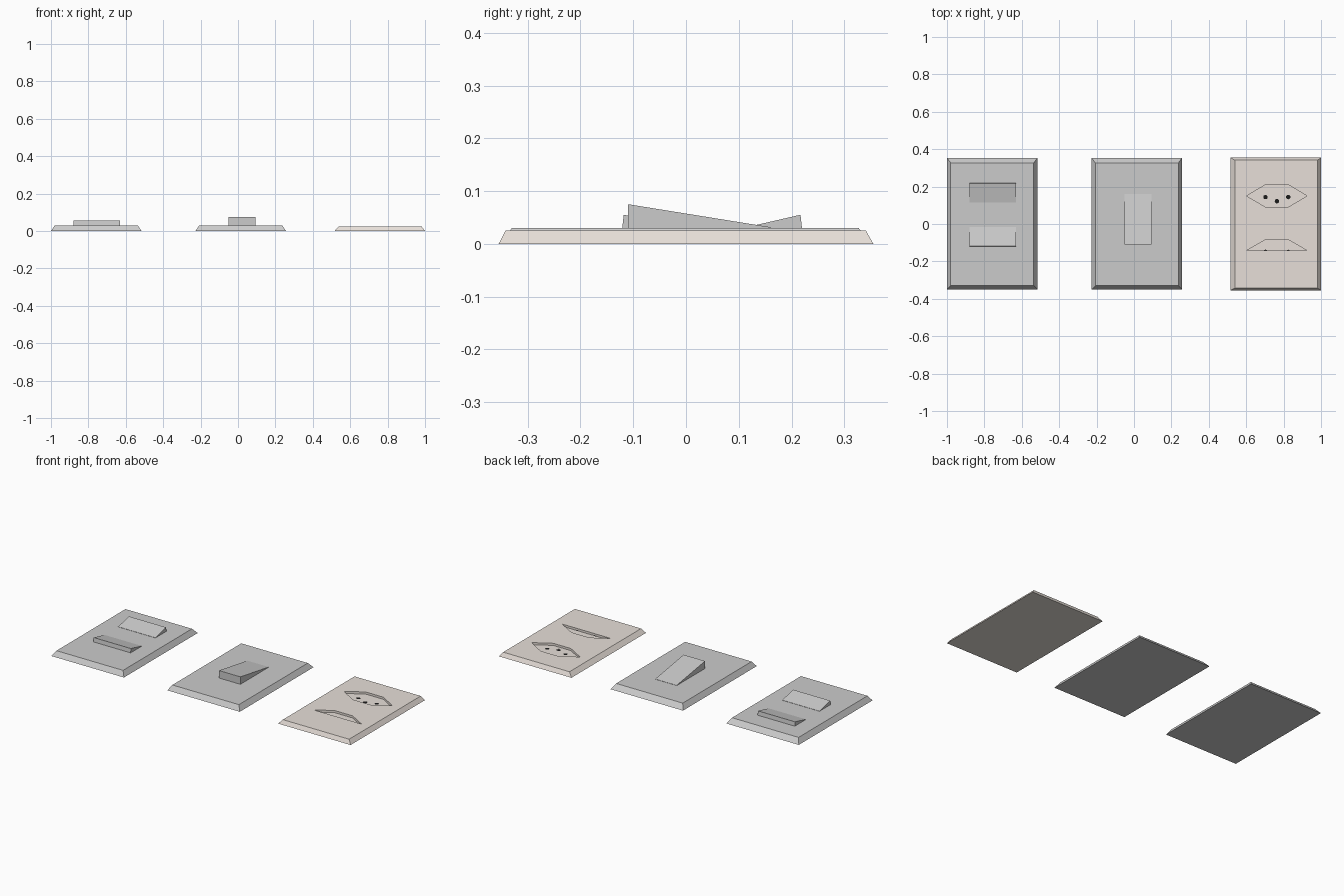
import bpy, bmesh, math

if "Cube" in bpy.data.objects:
    bpy.data.objects.remove(bpy.data.objects["Cube"])

def make(name, verts, faces, mat=None):
    me = bpy.data.meshes.new(name)
    me.from_pydata(verts, [], faces)
    bm = bmesh.new()
    bm.from_mesh(me)
    bmesh.ops.recalc_face_normals(bm, faces=bm.faces)
    bm.to_mesh(me)
    bm.free()
    ob = bpy.data.objects.new(name, me)
    bpy.context.collection.objects.link(ob)
    if mat:
        me.materials.append(mat)
    return ob

def loft(name, lower, upper, mat=None):
    """Closed solid between two matching loops."""
    n = len(lower)
    faces = [list(range(n))[::-1], list(range(n, 2 * n))]
    faces += [(i, (i + 1) % n, n + (i + 1) % n, n + i) for i in range(n)]
    return make(name, lower + upper, faces, mat)

def prism(name, pts, z0, z1, mat=None):
    return loft(name, [(x, y, z0) for x, y in pts], [(x, y, z1) for x, y in pts], mat)

def rect(cx, hx, y0, y1, z):
    return [(cx - hx, y0, z), (cx + hx, y0, z), (cx + hx, y1, z), (cx - hx, y1, z)]

def rocker(name, x0, x1, profile):
    """Wedge from a (y, z) side profile."""
    return loft(name, [(x0, y, z) for y, z in profile], [(x1, y, z) for y, z in profile])

def material(name, color):
    m = bpy.data.materials.new(name)
    m.diffuse_color = color
    m.use_nodes = True
    m.node_tree.nodes["Principled BSDF"].inputs["Base Color"].default_value = m.diffuse_color
    return m

def cut(target, cutter):
    cutter.hide_render = True
    mod = target.modifiers.new("cut", 'BOOLEAN')
    mod.operation = 'DIFFERENCE'
    mod.solver = 'EXACT'
    mod.object = cutter
    bpy.context.view_layer.objects.active = target
    bpy.ops.object.modifier_apply(modifier=mod.name)
    bpy.data.objects.remove(cutter)

def circle(cx, cy, r, n=16, a0=0.0, a1=2 * math.pi):
    return [(cx + r * math.cos(a0 + (a1 - a0) * i / n), cy + r * math.sin(a0 + (a1 - a0) * i / n))
            for i in range(n)]

beige = material("beige", (0.80, 0.74, 0.69, 1))
black = material("black", (0.01, 0.01, 0.01, 1))

# Two grey switch plates with sloped rims
for name, cx in (("double_switch_plate", -0.758), ("single_switch_plate", 0.015)):
    loft(name, rect(cx, 0.242, -0.350, 0.353, 0), rect(cx, 0.222, -0.330, 0.327, 0.03))

# Rockers of the double switch, facing away from each other
rocker("upper_rocker", -0.88, -0.632, [(0.115, 0.02), (0.221, 0.02), (0.217, 0.055), (0.115, 0.0315)])
rocker("lower_rocker", -0.88, -0.632, [(-0.015, 0.02), (-0.122, 0.02), (-0.118, 0.055), (-0.015, 0.0315)])

# Single long rocker
rocker("long_rocker", -0.05, 0.093, [(0.160, 0.02), (-0.110, 0.02), (-0.110, 0.075), (0.160, 0.0315)])

# Beige socket plate
plate = loft("socket_plate", rect(0.758, 0.242, -0.355, 0.355, 0),
             rect(0.760, 0.221, -0.342, 0.341, 0.025), beige)

# Socket recesses: a full hexagon and a half hexagon
FLOOR = 0.012
hexagon = [(0.602, 0.150), (0.705, 0.090), (0.823, 0.090), (0.925, 0.150), (0.823, 0.211), (0.705, 0.211)]
half = [(0.602, -0.142), (0.925, -0.142), (0.823, -0.083), (0.705, -0.083)]
for pts in (hexagon, half):
    cut(plate, prism("recess_cutter", pts, FLOOR, 0.06))

# Pin holes with dark bottoms
for x, y in ((0.703, 0.144), (0.764, 0.122), (0.825, 0.144)):
    cut(plate, prism("hole_cutter", circle(x, y, 0.012), 0.006, 0.03))
    prism("pin_hole", circle(x, y, 0.0119), 0.0065, 0.0115, black)

# Partly covered pin holes of the lower socket
for x in (0.703, 0.825):
    prism("lower_pin_hole", circle(x, -0.1495, 0.012, 8, 0.67, 2.8), FLOOR - 0.002, FLOOR + 0.0005, black)
